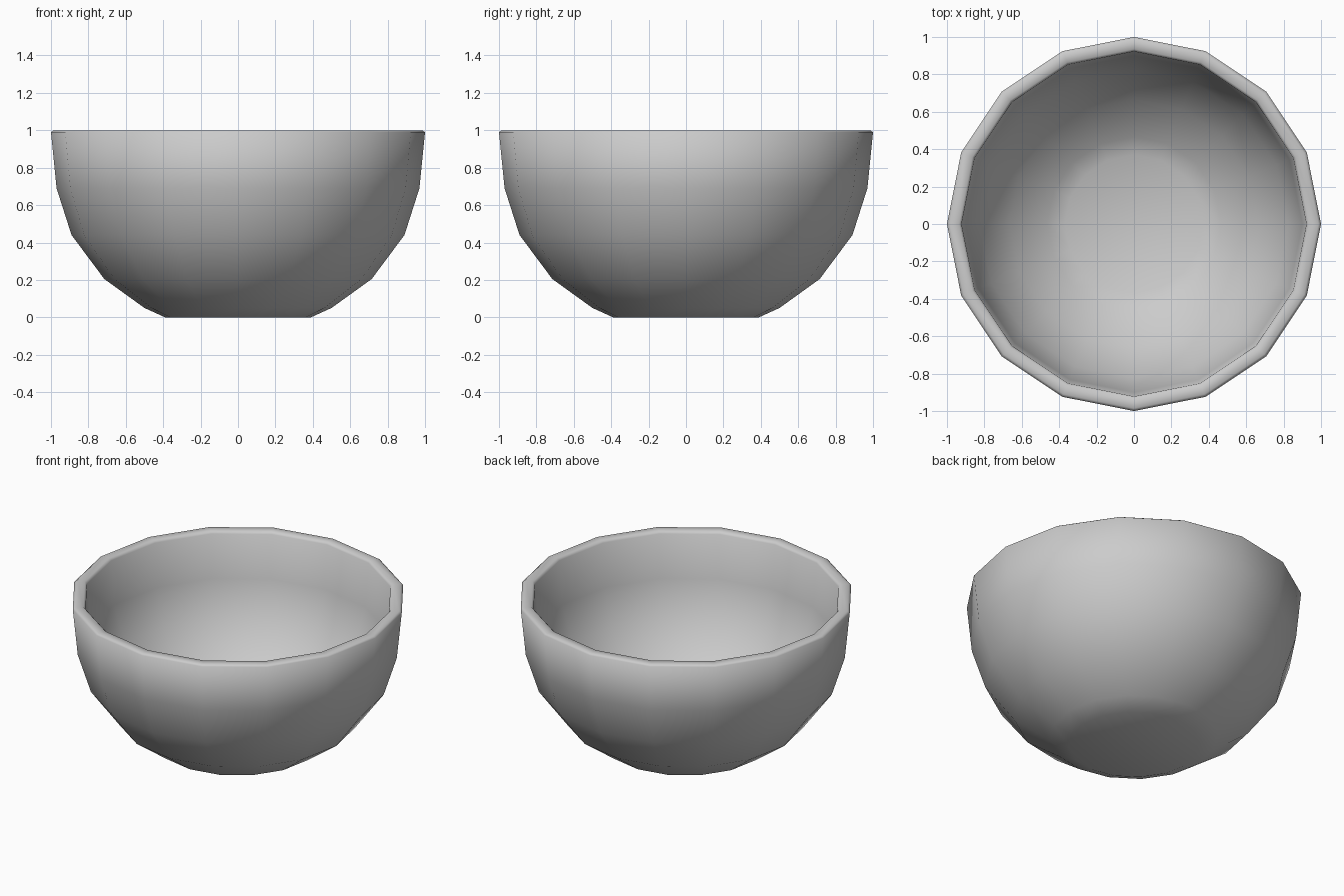
import bpy, bmesh
from math import cos, sin, pi

if "Cube" in bpy.data.objects:
    bpy.data.objects.remove(bpy.data.objects["Cube"])

SIDES = 16

# Half profile (radius, height): base, outer wall, rim, inner wall, inner floor
profile = [
    (0.39, 0.0), (0.50, 0.05), (0.715, 0.205), (0.89, 0.44), (0.97, 0.69),
    (1.0, 0.99), (0.985, 1.0), (0.935, 1.0), (0.922, 0.985),
    (0.90, 0.70), (0.825, 0.475), (0.665, 0.26), (0.465, 0.115), (0.37, 0.07),
]

# Bowl: revolve the profile into one closed shell
bm = bmesh.new()
rings = [[bm.verts.new((r * cos(2 * pi * i / SIDES), r * sin(2 * pi * i / SIDES), z))
          for i in range(SIDES)] for r, z in profile]
for low, high in zip(rings, rings[1:]):
    for i in range(SIDES):
        j = (i + 1) % SIDES
        bm.faces.new((low[i], low[j], high[j], high[i]))

# Flat underside and inner floor
bm.faces.new(rings[0][::-1])
bm.faces.new(rings[-1])
bmesh.ops.recalc_face_normals(bm, faces=bm.faces)
for face in bm.faces:
    face.smooth = True

mesh = bpy.data.meshes.new("bowl")
bm.to_mesh(mesh)
bm.free()
bowl = bpy.data.objects.new("bowl", mesh)
bpy.context.collection.objects.link(bowl)
